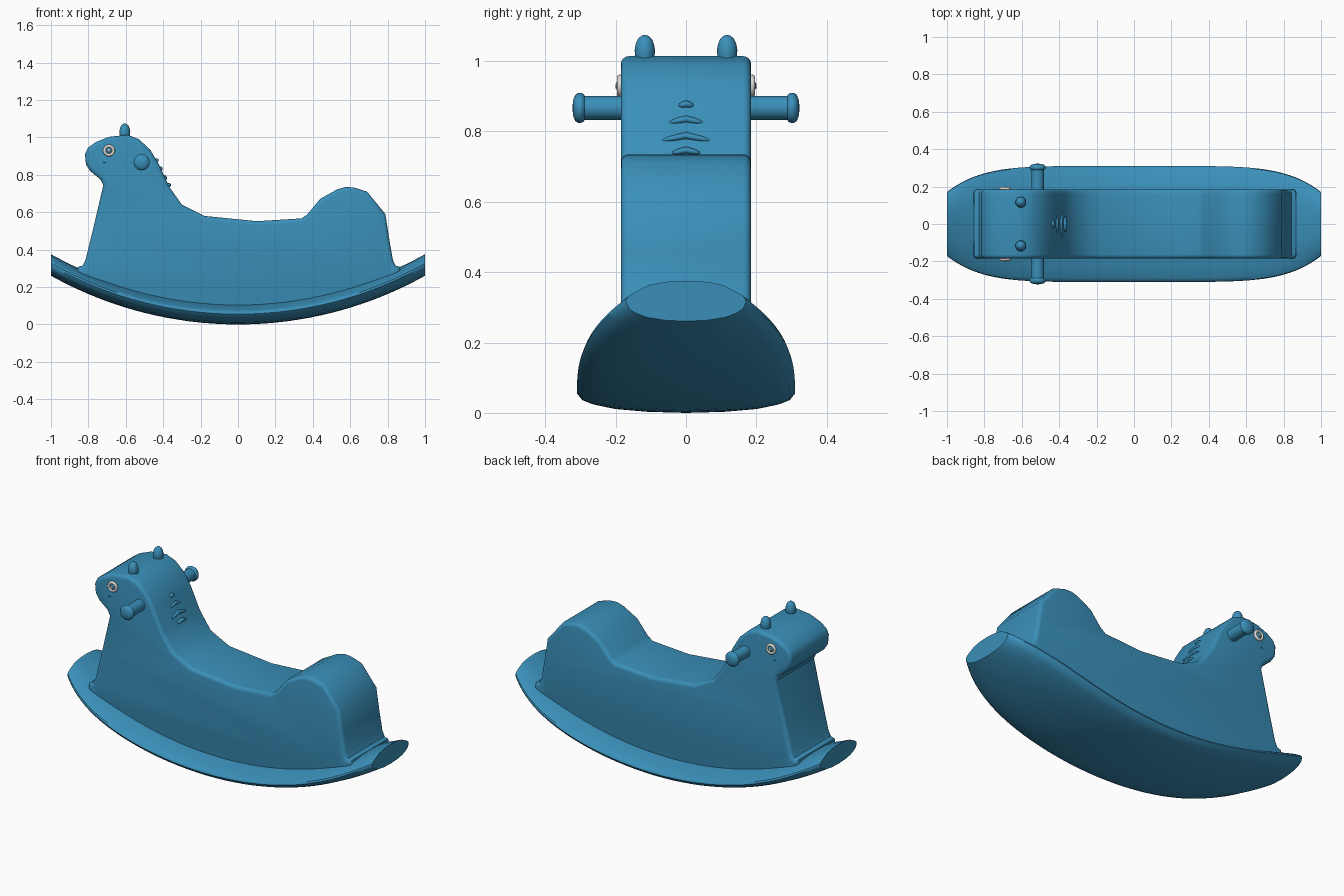
import bpy, bmesh, math
from mathutils import Matrix, Vector

cube = bpy.data.objects.get("Cube")
if cube:
    bpy.data.objects.remove(cube, do_unlink=True)


def material(name, rgb):
    m = bpy.data.materials.new(name)
    m.use_nodes = True
    m.diffuse_color = (*rgb, 1)
    m.node_tree.nodes["Principled BSDF"].inputs["Base Color"].default_value = (*rgb, 1)
    return m


BLUE = material("blue plastic", (0.042, 0.275, 0.485))
WHITE = material("eye white", (0.72, 0.70, 0.66))
DARK = material("dark nostril", (0.02, 0.10, 0.18))


def finish(bm, name, mat, angle=40):
    bmesh.ops.recalc_face_normals(bm, faces=bm.faces)
    mesh = bpy.data.meshes.new(name)
    bm.to_mesh(mesh)
    bm.free()
    mesh.materials.append(mat)
    mesh.shade_smooth()
    mesh.set_sharp_from_angle(angle=math.radians(angle))
    obj = bpy.data.objects.new(name, mesh)
    bpy.context.collection.objects.link(obj)
    return obj


def lathe(name, mat, profile, origin, axis, steps=24):
    """Turn (radius, height) points about an axis through origin."""
    bm = bmesh.new()
    verts = [bm.verts.new((r, 0, h)) for r, h in profile]
    edges = [bm.edges.new(pair) for pair in zip(verts, verts[1:])]
    bmesh.ops.spin(bm, geom=verts + edges, cent=(0, 0, 0), axis=(0, 0, 1),
                   angle=math.tau, steps=steps)
    bmesh.ops.remove_doubles(bm, verts=bm.verts, dist=0.0002)
    turn = Vector((0, 0, 1)).rotation_difference(Vector(axis)).to_matrix().to_4x4()
    bmesh.ops.transform(bm, matrix=Matrix.Translation(origin) @ turn, verts=bm.verts)
    return finish(bm, name, mat)


def ellipsoid(bm, centre, radii):
    place = Matrix.Translation(centre) @ Matrix.Diagonal((*radii, 1))
    return bmesh.ops.create_uvsphere(bm, u_segments=20, v_segments=12,
                                     radius=1, matrix=place)["verts"]


def arc(x, radius=2.05):
    return radius - math.sqrt(radius * radius - x * x)


# Curved rocker: rounded section lofted along the arc, narrowing at both ends
SECTION = [(0, 0), (0.35, 0.003), (0.65, 0.011), (0.85, 0.024), (0.95, 0.036),
           (1, 0.055), (0.985, 0.066), (0.93, 0.075), (0.8, 0.087),
           (0.62, 0.103), (0.35, 0.112), (0, 0.115)]
bm = bmesh.new()
rings = []
for i in range(49):
    x = -math.cos(math.pi * i / 48)
    half = 0.31 * (1 - 0.45 * abs(x) ** 5.7)
    loop = SECTION + [(-y, z) for y, z in SECTION[-2:0:-1]]
    rings.append([bm.verts.new((x, y * half, arc(x) + z)) for y, z in loop])
for a, b in zip(rings, rings[1:]):
    for j in range(len(a)):
        k = (j + 1) % len(a)
        bm.faces.new((a[j], a[k], b[k], b[j]))
bm.faces.new(rings[0])
bm.faces.new(rings[-1])
finish(bm, "rocker_base", BLUE)

# Body: side profile extruded across, with rounded rims
HALF = 0.185
OUTLINE = [(-0.86, 0.28), (-0.855, 0.308), (-0.83, 0.315), (-0.815, 0.345),
           (-0.77, 0.53), (-0.72, 0.745), (-0.735, 0.775), (-0.79, 0.82),
           (-0.813, 0.855), (-0.818, 0.91), (-0.802, 0.945), (-0.76, 0.975),
           (-0.69, 1.003), (-0.59, 1.014), (-0.53, 0.99), (-0.47, 0.935),
           (-0.425, 0.86), (-0.37, 0.74), (-0.30, 0.64), (-0.18, 0.58),
           (0.10, 0.552), (0.34, 0.567), (0.37, 0.588), (0.44, 0.672),
           (0.53, 0.722), (0.575, 0.735), (0.62, 0.732), (0.69, 0.71),
           (0.788, 0.59), (0.808, 0.46), (0.828, 0.345), (0.842, 0.315),
           (0.865, 0.308), (0.87, 0.28)]
under = [(x / 10, arc(x / 10) + 0.05) for x in range(8, -9, -2)]
bm = bmesh.new()
side = bm.faces.new([bm.verts.new((x, -HALF, z)) for x, z in OUTLINE + under])
new = bmesh.ops.extrude_face_region(bm, geom=[side], use_keep_orig=True)["geom"]
bmesh.ops.translate(bm, vec=(0, 2 * HALF, 0),
                    verts=[v for v in new if isinstance(v, bmesh.types.BMVert)])
bmesh.ops.recalc_face_normals(bm, faces=bm.faces)
rims = [e for e in bm.edges if abs(e.verts[0].co.y - e.verts[1].co.y) < 0.001]
bmesh.ops.bevel(bm, geom=rims, offset=0.022, segments=4, profile=0.5,
                affect='EDGES', clamp_overlap=True)
finish(bm, "horse_body", BLUE, 38)

for label, s in (("right", -1), ("left", 1)):
    out = (0, s, 0)
    # Hand grip with a rounded end stop
    lathe(label + "_handle", BLUE,
          [(0, 0.15), (0.034, 0.15), (0.034, 0.288), (0.039, 0.291), (0.043, 0.298),
           (0.043, 0.306), (0.037, 0.315), (0.022, 0.321), (0, 0.323)],
          (-0.515, 0, 0.867), out, 32)
    # Eye: white ring around a domed centre with a light spot
    ring = [(0.024 + 0.008 * math.cos(t * math.tau / 10),
             0.188 + 0.009 * math.sin(t * math.tau / 10)) for t in range(11)]
    lathe(label + "_eye_ring", WHITE, ring, (-0.69, 0, 0.93), out)
    lathe(label + "_eye_dome", BLUE,
          [(0.02, 0.18), (0.018, 0.191), (0.01, 0.197), (0, 0.199)],
          (-0.69, 0, 0.93), out)
    lathe(label + "_eye_spot", WHITE,
          [(0.009, 0.195), (0.007, 0.2), (0, 0.201)], (-0.69, 0, 0.93), out, 16)
    # Nostril
    bm = bmesh.new()
    ellipsoid(bm, (-0.713, s * HALF, 0.866), (0.006, 0.002, 0.003))
    finish(bm, label + "_nostril", DARK)
    # Ear
    lathe(label + "_ear", BLUE,
          [(0.024, -0.02), (0.028, 0.005), (0.029, 0.018), (0.026, 0.036),
           (0.019, 0.051), (0.01, 0.059), (0, 0.062)],
          (-0.605, s * 0.117, 1.013), (0, 0, 1))

# Mane: thin drooping ridges down the back of the neck
bm = bmesh.new()
for x, z, width in ((-0.437, 0.878, 0.022), (-0.417, 0.835, 0.05),
                    (-0.394, 0.788, 0.07), (-0.372, 0.747, 0.04)):
    for v in ellipsoid(bm, (x, 0, z), (0.013, width, 0.01)):
        v.co.z -= 0.2 * abs(v.co.y)
        v.co.x += 0.07 * abs(v.co.y)
finish(bm, "mane_ridges", BLUE, 60)
